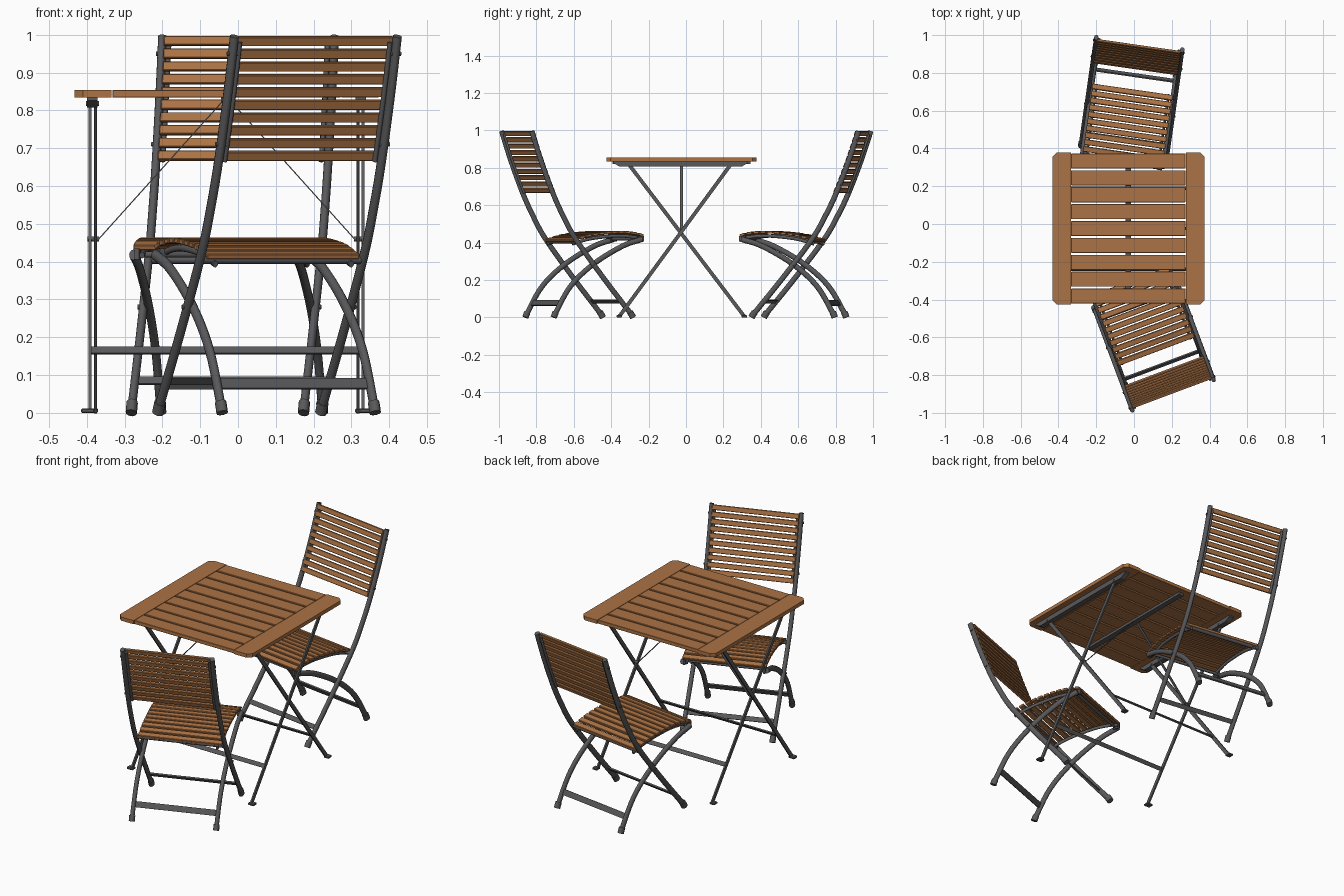
import bpy, bmesh, math
from mathutils import Matrix, Vector

if "Cube" in bpy.data.objects:
    bpy.data.objects.remove(bpy.data.objects["Cube"])

def material(name, col):
    m = bpy.data.materials.new(name)
    m.diffuse_color = (*col, 1)
    m.use_nodes = True
    m.node_tree.nodes["Principled BSDF"].inputs["Base Color"].default_value = m.diffuse_color
    return m

WOOD = material("warm wood", (0.41, 0.17, 0.058))
METAL = material("dark grey metal", (0.10, 0.10, 0.105))

def finish(name, bm, mat, M):
    bmesh.ops.recalc_face_normals(bm, faces=bm.faces)
    me = bpy.data.meshes.new(name)
    bm.to_mesh(me)
    bm.free()
    me.materials.append(mat)
    ob = bpy.data.objects.new(name, me)
    bpy.context.collection.objects.link(ob)
    ob.matrix_world = M
    return ob

def boxes(name, items, mat, M, bevel=0.0):
    """items: (centre, size, tilt about x)"""
    bm = bmesh.new()
    for c, s, a in items:
        bmesh.ops.create_cube(bm, size=1, matrix=Matrix.Translation(c)
                              @ Matrix.Rotation(a, 4, 'X') @ Matrix.Diagonal((*s, 1)))
    ob = finish(name, bm, mat, M)
    if bevel:
        b = ob.modifiers.new("edge", 'BEVEL')
        b.width, b.segments = bevel, 1
    return ob

def prism(bm, poly, axis, a, b):
    """extrude a 2D outline along an axis from a to b"""
    def pt(u, v, w):
        return (w, u, v) if axis == 'X' else (u, v, w)
    lo = [bm.verts.new(pt(u, v, a)) for u, v in poly]
    hi = [bm.verts.new(pt(u, v, b)) for u, v in poly]
    bm.faces.new(lo)
    bm.faces.new(hi)
    n = len(poly)
    for i in range(n):
        bm.faces.new((lo[i], lo[(i + 1) % n], hi[(i + 1) % n], hi[i]))

def smooth_path(pts, n=6):
    """Catmull-Rom through (depth, height) points"""
    p = [Vector(q) for q in pts]
    p = [2 * p[0] - p[1]] + p + [2 * p[-1] - p[-2]]
    out = []
    for i in range(1, len(p) - 2):
        a, b, c, d = p[i - 1:i + 3]
        for k in range(n):
            t = k / n
            out.append(0.5 * (2 * b + (c - a) * t + (2 * a - 5 * b + 4 * c - d) * t * t
                              + (3 * b - a - 3 * c + d) * t ** 3))
    return out + [p[-2]]

def tube(name, path, r, mat, M, sides=10, r2=None):
    """sweep a round or oval section (r across depth, r2 across width) along a path"""
    bm = bmesh.new()
    rings = []
    for i, p in enumerate(path):
        t = (path[min(i + 1, len(path) - 1)] - path[max(i - 1, 0)]).normalized()
        u = t.orthogonal().normalized() if abs(t.x) > 0.9 else t.cross(Vector((1, 0, 0))).normalized()
        w = t.cross(u)
        rings.append([bm.verts.new(p + r * math.cos(a) * u + (r2 or r) * math.sin(a) * w)
                      for a in (2 * math.pi * k / sides for k in range(sides))])
    for a, b in zip(rings, rings[1:]):
        for k in range(sides):
            f = bm.faces.new((a[k], a[(k + 1) % sides], b[(k + 1) % sides], b[k]))
            f.smooth = True
    bm.faces.new(rings[0])
    bm.faces.new(rings[-1])
    return finish(name, bm, mat, M)

def at_height(path, z):
    """depth and slope angle of a path at a height"""
    for a, b in zip(path, path[1:]):
        if (a.y - z) * (b.y - z) <= 0:
            return a.x + (b.x - a.x) * (z - a.y) / (b.y - a.y), math.atan2(b.x - a.x, a.y - b.y)

def chair(tag, M):
    back = smooth_path([(0, .996), (.052, .84), (.118, .67), (.175, .55), (.25, .42), (.41, .21), (.578, .004)])
    arc = smooth_path([(.635, .418), (.52, .38), (.357, .285), (.225, .165), (.13, .004)])
    seat = smooth_path([(.645, .437), (.60, .449), (.5, .456), (.35, .441), (.245, .413)], 12)
    for s, side in ((-1, "left"), (1, "right")):
        for part, path, x, r, r2 in (("back_upright", back, .23, .0145, .0115),
                                     ("arched_leg", arc, .216, .0145, .0115),
                                     ("seat_rail", [Vector((p.x, p.y - .02)) for p in seat], .192, .009, .007)):
            tube(f"{tag}_{part}_{side}", [Vector((s * x, p.x, p.y)) for p in path], r, METAL, M, 12, r2)
        # boots on the feet
        for part, path, x in (("front_foot", back, .23), ("rear_foot", arc, .216)):
            d, a = at_height(path, .025)
            e = path[-1]
            tube(f"{tag}_{part}_{side}", [Vector((s * x, d, .028)), Vector((s * x, (d + e.x) / 2, .015)),
                                          Vector((s * x, e.x, 0))], .018, METAL, M, 10, .015)
        # bolts
        for z in (.95, .71, .28):
            d, a = at_height(back, z)
            tube(f"{tag}_bolt_{side}", [Vector((s * .215, d, z)), Vector((s * .245, d, z))], .006, METAL, M, 8)
        # strap behind the back slats
        ends = [(at_height(back, z)[0] + .002, z) for z in (.98, .9, .82, .74, .665)]
        tube(f"{tag}_back_strap_{side}", [Vector((s * .212, d, z)) for d, z in ends], .007, METAL, M, 8)
        # bracket at the front end of the seat
        boxes(f"{tag}_seat_bracket_{side}", [((s * .205, .63, .42), (.012, .035, .03), 0)], METAL, M)

    # backrest slats on the front of the uprights
    items = []
    for i in range(10):
        z = .677 + i * .0337
        d, a = at_height(back, z)
        items.append(((0, d + .012, z + .003), (.446, .013, .026), a))
    boxes(f"{tag}_back_slats", items, WOOD, M, .002)

    # seat slats following the curved profile
    items = []
    n = 11
    for i in range(n):
        d = .63 - i * (.63 - .26) / (n - 1)
        for a, b in zip(seat, seat[1:]):
            if b.x <= d <= a.x:
                z = a.y + (b.y - a.y) * (d - a.x) / (b.x - a.x)
                ang = math.atan2(b.y - a.y, b.x - a.x) + math.pi
                break
        items.append(((0, d, z), (.43, .029, .014), ang))
    boxes(f"{tag}_seat_slats", items, WOOD, M, .002)

    # cross bars
    d, a = at_height(arc, .075)
    boxes(f"{tag}_rear_foot_bar", [((0, d, .077), (.425, .008, .030), a)], METAL, M)
    d, a = at_height(back, .085)
    boxes(f"{tag}_front_foot_bar", [((0, d, .085), (.45, .008, .024), a)], METAL, M)
    tube(f"{tag}_rear_seat_bar", [Vector((-.225, .26, .405)), Vector((.225, .26, .405))], .011, METAL, M)
    tube(f"{tag}_front_seat_bar", [Vector((-.216, .62, .419)), Vector((.216, .62, .419))], .008, METAL, M)

def table(M):
    H, E, Z0, Z1, C = .402, .304, .834, .854, .022
    # end boards with clipped corners
    for s, side in ((-1, "left"), (1, "right")):
        bm = bmesh.new()
        prism(bm, [(s * E, -H), (s * (H - C), -H), (s * H, -H + C),
                   (s * H, H - C), (s * (H - C), H), (s * E, H)], 'Z', Z0, Z1)
        finish(f"table_end_board_{side}", bm, WOOD, M)
    # top slats
    p = 2 * H / 9
    boxes("table_slats", [((0, -H + p * (i + .5), (Z0 + Z1) / 2), (2 * E - .003, p - .010, Z1 - Z0), 0)
                          for i in range(9)], WOOD, M, .0015)
    boxes("table_centre_bar", [((0, 0, .827), (.03, .74, .014), 0)], METAL, M)

    def leg(x, y0, y1, name):
        dy, dz = y1 - y0, .815
        boxes(name, [((x, (y0 + y1) / 2, .005 + dz / 2), (.008, .020, math.hypot(dy, dz)),
                      -math.atan2(dy, dz))], METAL, M)
    for s, side in ((-1, "left"), (1, "right")):
        leg(s * .361, -.333, .265, f"table_outer_leg_{side}")
        leg(s * .347, .336, -.283, f"table_inner_leg_{side}")
        # folding rail under the top
        bm = bmesh.new()
        prism(bm, [(-.365, .834), (-.365, .826), (-.335, .808), (.325, .808), (.355, .826), (.355, .834)],
              'X', s * .355 - .014, s * .355 + .014)
        finish(f"table_rail_{side}", bm, METAL, M)
        # feet, pins, brace strip
        boxes(f"table_feet_{side}", [((s * .367, -.333, .006), (.036, .03, .012), 0),
                                     ((s * .355, .336, .006), (.03, .03, .012), 0)], METAL, M, .003)
        tube(f"table_pivot_{side}", [Vector((s * .337, -.002, .46)), Vector((s * .368, -.002, .46))], .007, METAL, M)
        for y in (-.28, .262):
            tube(f"table_rail_pin_{side}", [Vector((s * .338, y, .818)), Vector((s * .372, y, .818))],
                 .007, METAL, M)
        bm = bmesh.new()
        a, b = Vector((s * .338, 0, .46)), Vector((s * .01, 0, .825))
        v = b - a
        R = Matrix.Translation((a + b) / 2) @ Matrix.Rotation(math.atan2(v.x, v.z), 4, 'Y')
        bmesh.ops.create_cube(bm, size=1, matrix=R @ Matrix.Diagonal((.003, .015, v.length, 1)))
        finish(f"table_brace_{side}", bm, METAL, M)
    # stretchers between the legs
    boxes("table_stretchers", [((0, -.216, .165), (.715, .007, .022), -math.atan2(.598, .815)),
                               ((0, .213, .165), (.69, .007, .022), math.atan2(.619, .815))], METAL, M)

table(Matrix.Translation((-.03, -.024, 0)))
chair("front_chair", Matrix.Translation((.206, -.905, 0)) @ Matrix.Rotation(math.radians(20.5), 4, 'Z'))
chair("back_chair", Matrix.Translation((.028, .955, 0)) @ Matrix.Rotation(math.radians(171.8), 4, 'Z'))
